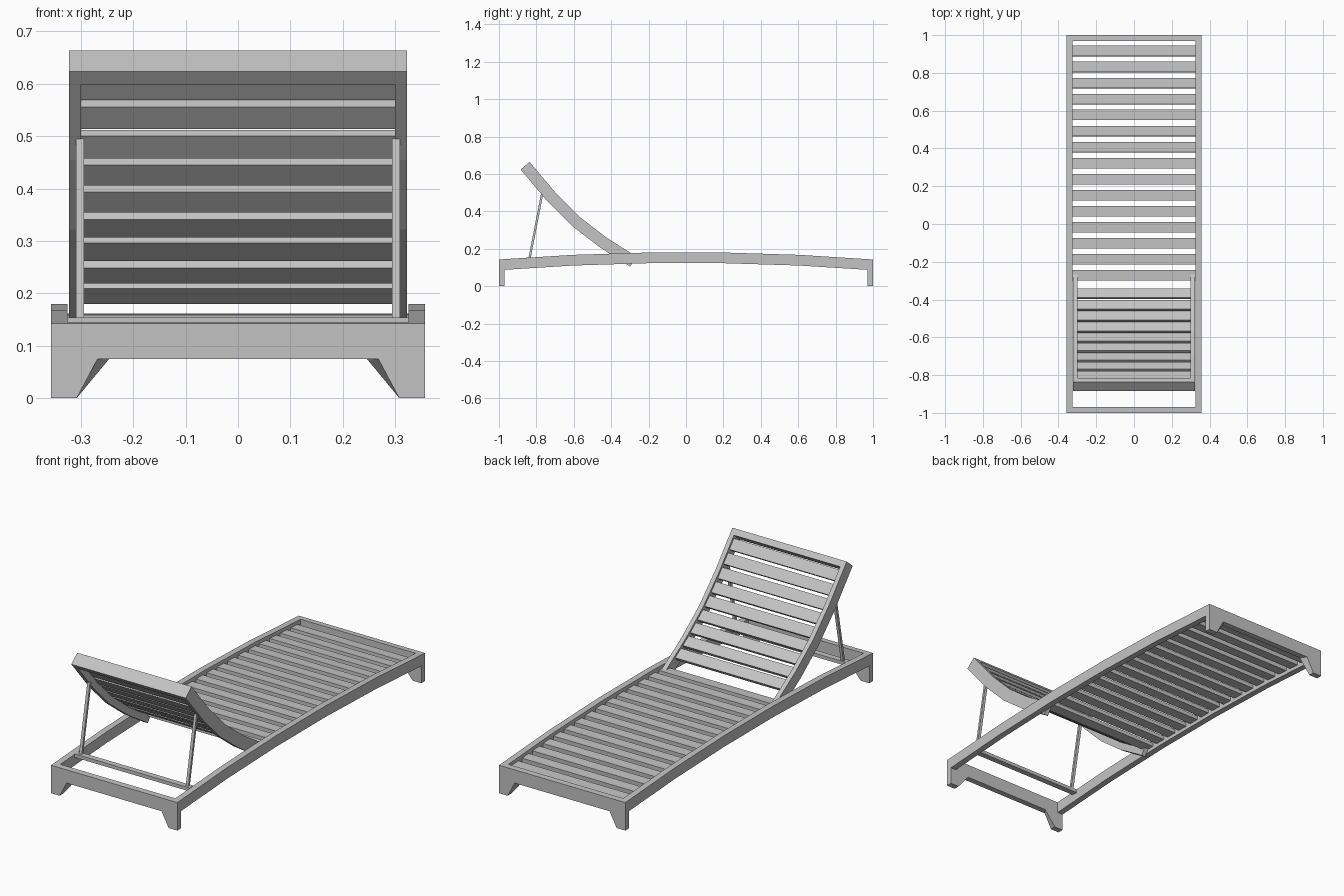
import bpy, bmesh, math
from mathutils import Vector

if "Cube" in bpy.data.objects:
    bpy.data.objects.remove(bpy.data.objects["Cube"])

wood = bpy.data.materials.new("light grey")
wood.diffuse_color = (0.55, 0.55, 0.55, 1)
wood.use_nodes = True
wood.node_tree.nodes["Principled BSDF"].inputs["Base Color"].default_value = wood.diffuse_color


def loft(name, ring_a, ring_b):
    """Solid between two matching rings of 3D points."""
    bm = bmesh.new()
    a = [bm.verts.new(p) for p in ring_a]
    b = [bm.verts.new(p) for p in ring_b]
    bm.faces.new(a)
    bm.faces.new(b)
    n = len(a)
    for i in range(n):
        j = (i + 1) % n
        bm.faces.new((a[i], a[j], b[j], b[i]))
    bmesh.ops.recalc_face_normals(bm, faces=bm.faces)
    me = bpy.data.meshes.new(name)
    bm.to_mesh(me)
    bm.free()
    me.materials.append(wood)
    ob = bpy.data.objects.new(name, me)
    bpy.context.collection.objects.link(ob)
    return ob


def extrude_x(name, profile, x0, x1):
    """Side profile of (y, z) points extruded across x."""
    return loft(name, [(x0, y, z) for y, z in profile],
                [(x1, y, z) for y, z in profile])


def offset(path, d):
    """Mitred copy of a polyline, moved d to the right of its direction."""
    out = []
    for i, p in enumerate(path):
        dirs = []
        if i > 0:
            dirs.append((p - path[i - 1]).normalized())
        if i < len(path) - 1:
            dirs.append((path[i + 1] - p).normalized())
        ns = [Vector((t.y, -t.x)) for t in dirs]
        m = sum(ns, Vector((0, 0))).normalized()
        out.append(p + m * (d / m.dot(ns[0])))
    return out


def along(path, s):
    """Point and direction at arc length s."""
    for a, b in zip(path, path[1:]):
        l = (b - a).length
        if s <= l or b is path[-1]:
            t = (b - a).normalized()
            return a + t * s, t
        s -= l


def plank(name, path, s, width, thick, recess, half_x):
    """Cross plank lying just under a path."""
    p, t = along(path, s)
    n = Vector((t.y, -t.x))
    c = p + n * recess
    h = t * width / 2
    extrude_x(name, [c - h, c + h, c + h + n * thick, c - h + n * thick], -half_x, half_x)


# Arched base side rails
rail = [Vector((y, 0.1815 - 0.0385 * y * y)) for y in (-1, -0.6, -0.2, 0.2, 0.6, 1)]
rail[0], rail[-1] = Vector((-0.972, 0.1445)), Vector((0.972, 0.1445))
rail_low = [p - Vector((0, 0.057)) for p in rail]
for s in (-1, 1):
    extrude_x("base_side_rail", rail + rail_low[::-1], s * 0.325, s * 0.357)

# End boards with feet; the cut-out narrows towards the inside
def end_ring(y, top, corner):
    half = [(0.357, top), (0.357, 0), (0.308, 0), (corner, 0.075)]
    return [(x, y, z) for x, z in half] + [(-x, y, z) for x, z in half[::-1]]

for s in (-1, 1):
    loft("end_board_with_feet", end_ring(s, 0.143, 0.268), end_ring(s * 0.97, 0.1445, 0.246))

# Base slats
for i in range(15):
    y = 0.918 - 0.085 * i
    plank("base_slat", rail, (y + 0.972) * 1.0007, 0.055, 0.02, 0.018, 0.326)

# Curved backrest, path runs from the hinge to the top
back = [Vector(p) for p in ((-0.265, 0.158), (-0.428, 0.262), (-0.567, 0.369),
                            (-0.695, 0.497), (-0.836, 0.664))]
under = offset(back, -0.063)
for s in (-1, 1):
    extrude_x("backrest_side_rail", back + under[::-1], s * 0.30, s * 0.323)

# Backrest top board
length = sum((b - a).length for a, b in zip(back, back[1:]))
plank("backrest_top_board", back, length - 0.016, 0.032, -0.063, 0, 0.301)

# Backrest slats
for i in range(9):
    plank("backrest_slat", back, 0.112 + 0.073 * i, 0.056, -0.018, -0.01, 0.301)

# Prop stand: two struts and a crossbar
foot, head = Vector((-0.838, 0.142)), Vector((-0.769, 0.495))
t = (head - foot).normalized()
n = Vector((t.y, -t.x)) * 0.006
for s in (-1, 1):
    extrude_x("prop_strut", [foot - n, foot + n, head + n, head - n], s * 0.294, s * 0.309)
extrude_x("prop_crossbar", [(-0.855, 0.136), (-0.825, 0.136), (-0.825, 0.154), (-0.855, 0.154)],
          -0.326, 0.326)
